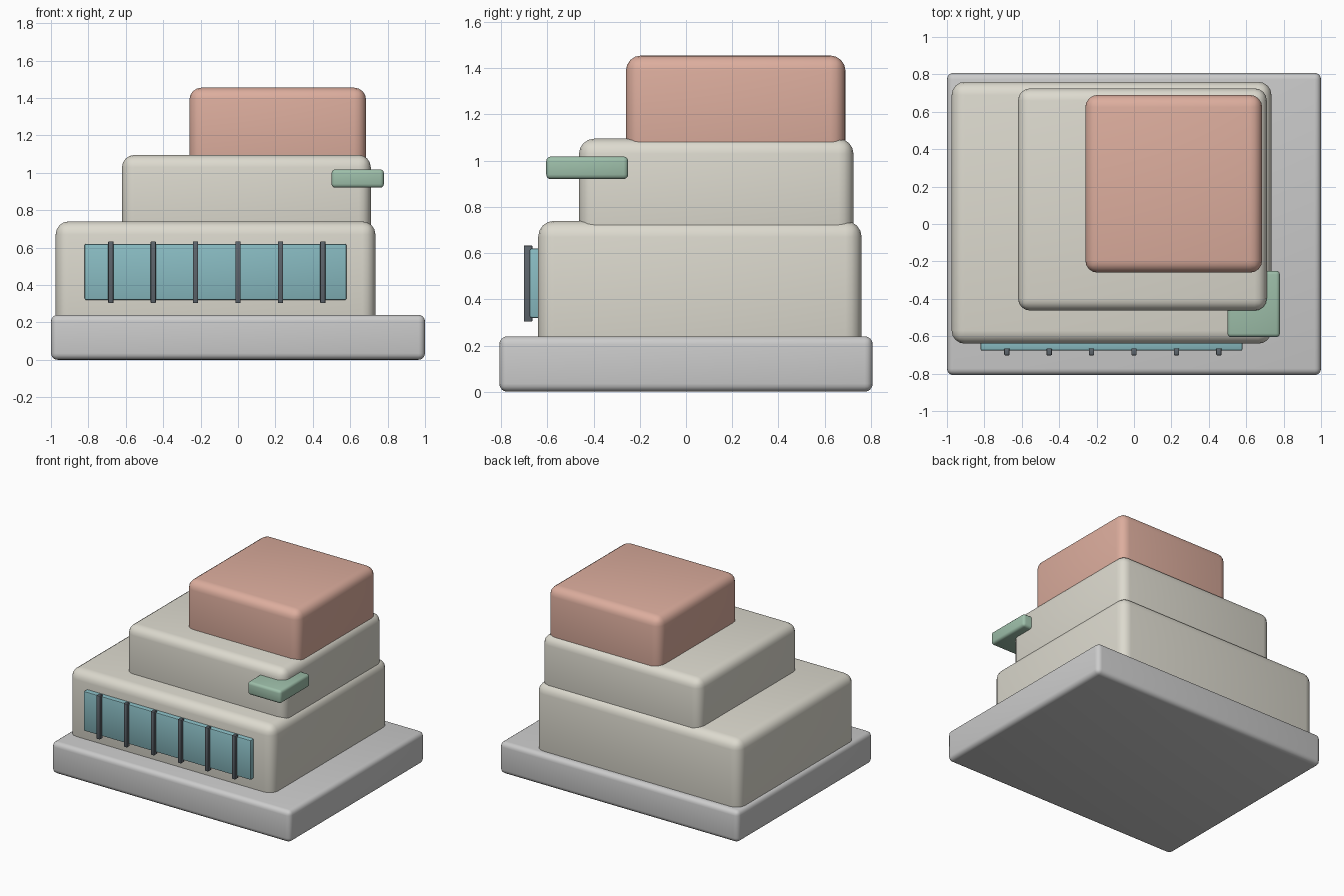
import bpy, math
from mathutils import Vector

if "Cube" in bpy.data.objects:
    bpy.data.objects.remove(bpy.data.objects["Cube"])


def material(name, rgb):
    m = bpy.data.materials.new(name)
    m.diffuse_color = (*rgb, 1)
    m.use_nodes = True
    m.node_tree.nodes["Principled BSDF"].inputs["Base Color"].default_value = m.diffuse_color
    return m


cream = material("cream", (0.72, 0.70, 0.62))
pink = material("terracotta", (0.72, 0.42, 0.34))
teal = material("teal_glass", (0.25, 0.50, 0.54))
green = material("green", (0.34, 0.52, 0.40))
dark = material("dark_metal", (0.11, 0.13, 0.15))


def block(name, x, y, z, bevel, mat=None, segments=4):
    """Rounded box spanning the given (min, max) ranges."""
    lo, hi = (Vector(v) for v in zip(x, y, z))
    bpy.ops.mesh.primitive_cube_add(size=1, location=(lo + hi) / 2)
    ob = bpy.context.object
    ob.name = name
    ob.scale = hi - lo
    bpy.ops.object.transform_apply(location=False, rotation=False, scale=True)
    mod = ob.modifiers.new("rounding", 'BEVEL')
    mod.width = bevel
    mod.segments = segments
    bpy.ops.object.modifier_apply(modifier=mod.name)
    bpy.ops.object.shade_smooth_by_angle(angle=math.radians(35))
    if mat:
        ob.data.materials.append(mat)
    return ob


# Ground slab
block("base_slab", (-1, 1), (-0.808, 0.808), (0, 0.24), 0.035)

# Stepped tiers, each sunk into the one below
block("lower_tier", (-0.975, 0.735), (-0.64, 0.76), (0.15, 0.74), 0.07, cream)
block("middle_tier", (-0.62, 0.71), (-0.463, 0.725), (0.62, 1.095), 0.065, cream)
block("upper_tier", (-0.26, 0.685), (-0.26, 0.69), (0.98, 1.455), 0.065, pink)

# Long window with vertical fins
block("front_window", (-0.82, 0.58), (-0.677, -0.60), (0.32, 0.62), 0.008, teal, 2)
for i in range(6):
    cx = -0.68 + i * 0.2267
    block(f"window_fin_{i + 1}", (cx - 0.014, cx + 0.014), (-0.702, -0.665),
          (0.303, 0.633), 0.004, dark, 2)

# Corner canopy
block("corner_canopy", (0.50, 0.78), (-0.605, -0.25), (0.92, 1.018), 0.02, green, 3)
